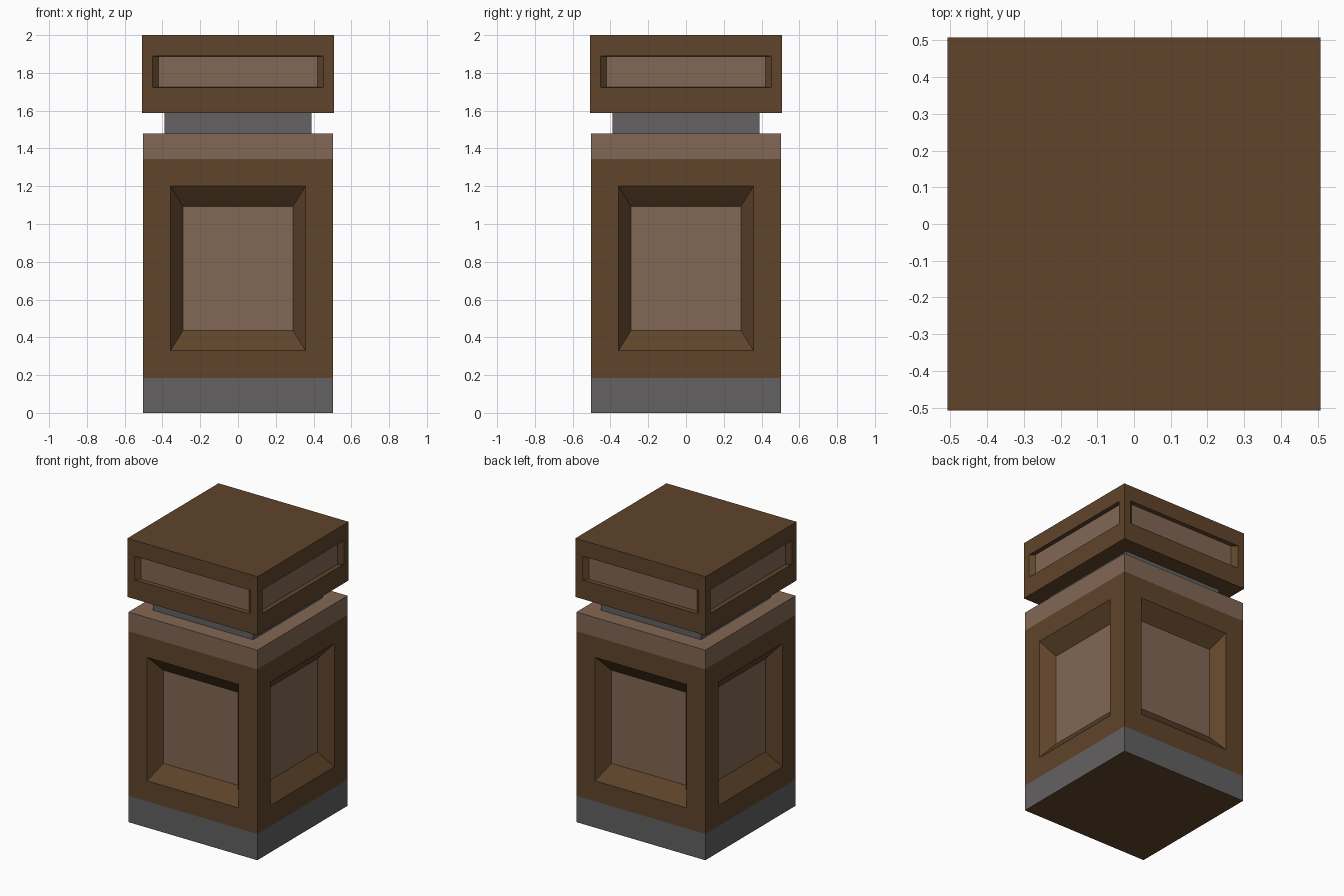
import bpy, bmesh
from mathutils import Vector

if "Cube" in bpy.data.objects:
    bpy.data.objects.remove(bpy.data.objects["Cube"])

UP = Vector((0, 0, 1))


def material(name, rgb):
    m = bpy.data.materials.new(name)
    m.diffuse_color = (*rgb, 1)
    m.use_nodes = True
    m.node_tree.nodes["Principled BSDF"].inputs["Base Color"].default_value = m.diffuse_color
    return m


brown = material("dark_wood", (0.115, 0.058, 0.024))
light = material("light_wood", (0.225, 0.135, 0.09))
grey = material("grey_metal", (0.125, 0.119, 0.123))


def place(face, normal, dist, half_w, z0, z1):
    """Move a side face's corners to an exact rectangle."""
    side = UP.cross(normal)
    mid = face.calc_center_median().z
    for v in face.verts:
        s = 1 if v.co.dot(side) > 0 else -1
        v.co = normal * dist + side * s * half_w + UP * (z1 if v.co.z > mid else z0)


def block(name, half, z0, z1, mats, top=True, bottom=True, panel=None):
    """Square block; panel = (outer half, z0, z1, inner half, z0, z1, depth)."""
    bm = bmesh.new()
    bmesh.ops.create_cube(bm, size=1)
    for v in bm.verts:
        v.co = (v.co.x * 2 * half, v.co.y * 2 * half, z0 if v.co.z < 0 else z1)
    bm.normal_update()
    sides = [f for f in bm.faces if abs(f.normal.z) < 0.5]
    lid = next(f for f in bm.faces if f.normal.z > 0.5)
    floor = next(f for f in bm.faces if f.normal.z < -0.5)
    if len(mats) > 1 and not panel:
        floor.material_index = 1
    # recessed panel on each side
    if panel:
        ow, oz0, oz1, iw, iz0, iz1, depth = panel
        for f in sides:
            n = f.normal.copy()
            bmesh.ops.inset_individual(bm, faces=[f], thickness=0.01)
            place(f, n, half, ow, oz0, oz1)
            bmesh.ops.inset_individual(bm, faces=[f], thickness=0.01)
            place(f, n, half - depth, iw, iz0, iz1)
            f.material_index = 1
    # leave out faces hidden by the neighbouring block
    hidden = [f for f, keep in ((lid, top), (floor, bottom)) if not keep]
    if hidden:
        bmesh.ops.delete(bm, geom=hidden, context='FACES_ONLY')
    bm.normal_update()
    mesh = bpy.data.meshes.new(name)
    bm.to_mesh(mesh)
    bm.free()
    for m in mats:
        mesh.materials.append(m)
    obj = bpy.data.objects.new(name, mesh)
    bpy.context.collection.objects.link(obj)
    return obj


# metal foot with a wooden underside
block("base", 0.502, 0, 0.185, [grey, brown], top=False)
# main column with bevelled recesses
block("body", 0.502, 0.185, 1.345, [brown, light], top=False, bottom=False,
      panel=(0.357, 0.33, 1.20, 0.291, 0.437, 1.093, 0.088))
# pale band around the top of the column
block("upper_band", 0.502, 1.345, 1.48, [light], bottom=False)
# narrow metal neck
block("neck", 0.39, 1.48, 1.587, [grey], top=False, bottom=False)
# overhanging cap with slot-shaped recesses
block("cap", 0.507, 1.587, 2.0, [brown, light],
      panel=(0.453, 1.722, 1.889, 0.421, 1.725, 1.886, 0.028))
